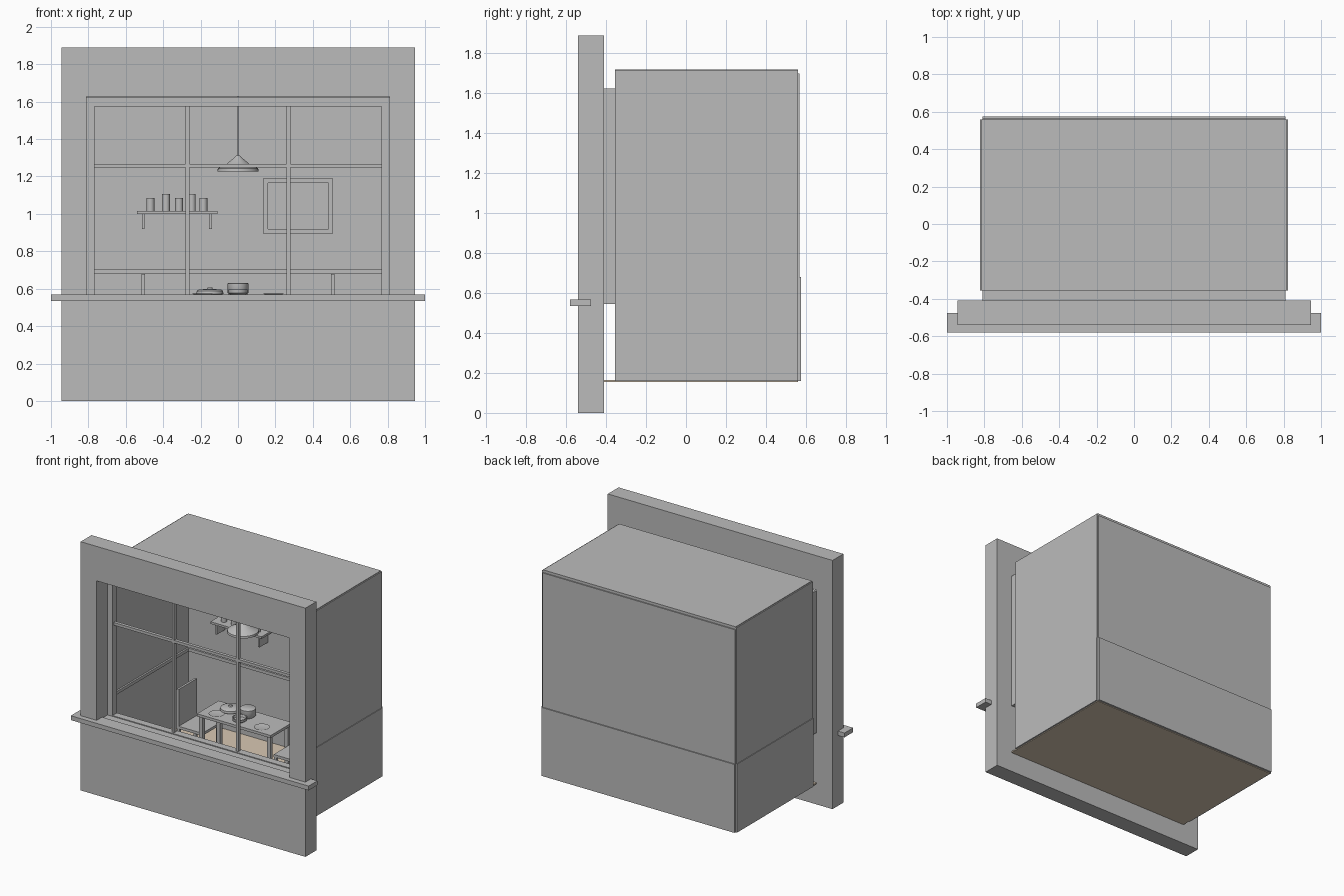
import bpy
import bmesh
from mathutils import Vector

if "Cube" in bpy.data.objects:
    bpy.data.objects.remove(bpy.data.objects["Cube"])


def make_material(name, rgb):
    mat = bpy.data.materials.new(name)
    mat.use_nodes = True
    mat.diffuse_color = (*rgb, 1)
    mat.node_tree.nodes["Principled BSDF"].inputs["Base Color"].default_value = (*rgb, 1)
    return mat


GREY = make_material("plain grey", (0.5, 0.5, 0.5))
BEIGE = make_material("floor beige", (0.69, 0.58, 0.45))


def finish(name, bm, mat):
    bmesh.ops.recalc_face_normals(bm, faces=bm.faces)
    mesh = bpy.data.meshes.new(name)
    bm.to_mesh(mesh)
    bm.free()
    mesh.materials.append(mat)
    obj = bpy.data.objects.new(name, mesh)
    bpy.context.collection.objects.link(obj)
    return obj


def boxes(name, parts, mat=GREY):
    """One object from boxes, each given as x, y and z ranges."""
    bm = bmesh.new()
    for ranges in parts:
        verts = bmesh.ops.create_cube(bm, size=1)["verts"]
        for v in verts:
            v.co = Vector([lo + (c + 0.5) * (hi - lo) for c, (lo, hi) in zip(v.co, ranges)])
    return finish(name, bm, mat)


def lathe(name, profile, place, steps=32):
    """Spin a radius/height profile around a vertical axis."""
    bm = bmesh.new()
    verts = [bm.verts.new((r, 0, z)) for r, z in profile]
    edges = [bm.edges.new(pair) for pair in zip(verts, verts[1:])]
    bmesh.ops.spin(bm, geom=verts + edges, axis=(0, 0, 1), cent=(0, 0, 0),
                   angle=6.283185, steps=steps, use_duplicate=False)
    bmesh.ops.remove_doubles(bm, verts=bm.verts, dist=0.0002)
    obj = finish(name, bm, GREY)
    obj.location = place
    bpy.ops.object.select_all(action="DESELECT")
    obj.select_set(True)
    bpy.context.view_layer.objects.active = obj
    bpy.ops.object.shade_smooth_by_angle(angle=0.7)
    return obj


def border(x, y, z, w):
    """Four boxes around a rectangle, w wide."""
    return [((x[0], x[0] + w), y, z), ((x[1] - w, x[1]), y, z),
            ((x[0] + w, x[1] - w), y, (z[0], z[0] + w)),
            ((x[0] + w, x[1] - w), y, (z[1] - w, z[1]))]


# Front wall with its opening, built as one solid ring
bm = bmesh.new()
rings = []
for y in (-0.54, -0.41):
    for x, low, high in ((0.945, 0, 1.89), (0.81, 0.56, 1.628)):
        rings.append([bm.verts.new(p) for p in
                      ((-x, y, low), (x, y, low), (x, y, high), (-x, y, high))])
for a, b in ((0, 1), (2, 3), (0, 2), (1, 3)):
    for i in range(4):
        j = (i + 1) % 4
        bm.faces.new((rings[a][i], rings[a][j], rings[b][j], rings[b][i]))
finish("front_wall", bm, GREY)
boxes("window_sill", [((-1, 1), (-0.58, -0.475), (0.535, 0.568))])

# Window frame and glazing bars
FRAME_Y, BAR_Y = (-0.41, -0.355), (-0.395, -0.37)
boxes("window_frame", [
    *[(sorted((s * 0.768, s * 0.81)), FRAME_Y, (0.545, 1.625)) for s in (-1, 1)],
    ((-0.768, 0.768), FRAME_Y, (1.575, 1.625)),
    ((-0.768, 0.768), FRAME_Y, (0.545, 0.566))])
boxes("glazing_bars", [
    *[((s * 0.27 - 0.01, s * 0.27 + 0.01), BAR_Y, (0.56, 1.58)) for s in (-1, 1)],
    ((-0.77, 0.77), BAR_Y, (1.247, 1.268))])

# Room shell: the lower walls are slightly thicker on the outside
boxes("floor", [((-0.81, 0.81), (-0.41, 0.56), (0.155, 0.165))], BEIGE)
boxes("ceiling", [((-0.81, 0.81), (-0.355, 0.56), (1.70, 1.72))])
boxes("back_wall", [((-0.81, 0.81), (0.56, 0.568), (0.68, 1.70)),
                    ((-0.81, 0.81), (0.56, 0.576), (0.16, 0.68))])
for side, s in (("left", 1), ("right", -1)):
    boxes(side + "_wall", [
        (sorted((s * 0.81, s * 0.818)), (-0.355, 0.56), (0.68, 1.715)),
        (sorted((s * 0.81, s * 0.823)), (-0.355, 0.56), (0.16, 0.68))])
boxes("chair_rail", [
    ((-0.81, 0.81), (0.545, 0.56), (0.682, 0.706)),
    ((-0.81, -0.797), (-0.355, 0.545), (0.682, 0.706)),
    ((0.797, 0.81), (-0.355, 0.545), (0.682, 0.706))])

# Picture and shelf on the back wall
boxes("picture_frame", border((0.135, 0.508), (0.54, 0.56), (0.895, 1.19), 0.025))
boxes("picture_panel", [((0.16, 0.483), (0.55, 0.56), (0.92, 1.165))])
boxes("shelf", [((-0.54, -0.11), (0.44, 0.56), (1.0, 1.016))])
boxes("shelf_brackets", [((x - 0.007, x + 0.007), (0.46, 0.56), (0.92, 1.0))
                         for x in (-0.507, -0.147)])
for i, x in enumerate((-0.468, -0.385, -0.315, -0.247, -0.185)):
    h = 0.09 if i % 2 else 0.07
    lathe("shelf_jar", [(0, 0), (0.021, 0), (0.021, h), (0, h)], (x, 0.5, 1.016), 20)

# Table and two facing chairs
TX, TY0, TY1 = 0.31, -0.05, 0.21
boxes("table_top", [((-TX, TX), (TY0, TY1), (0.545, 0.565))])
boxes("table_legs", [((x - 0.014, x + 0.014), (y - 0.014, y + 0.014), (0.165, 0.545))
                     for x in (-0.285, 0.285) for y in (TY0 + 0.025, TY1 - 0.025)])
for side, s in (("left", 1), ("right", -1)):
    boxes(side + "_chair", [
        (sorted((s * 0.3, s * 0.515)), (0, 0.22), (0.38, 0.40)),
        (sorted((s * 0.498, s * 0.515)), (0, 0.22), (0.40, 0.68)),
        *[((s * x - 0.01, s * x + 0.01), (y - 0.01, y + 0.01), (0.165, 0.38))
          for x in (0.312, 0.503) for y in (0.012, 0.208)]])

# Dishes on the table
for x in (-0.19, 0.19):
    lathe("plate", [(0, 0), (0.035, 0), (0.055, 0.009), (0.035, 0.005), (0, 0.005)],
          (x, 0.015, 0.565))
lathe("covered_pan", [(0, 0), (0.06, 0), (0.072, 0.008), (0.07, 0.024), (0.06, 0.03),
                      (0.015, 0.034), (0.012, 0.042), (0, 0.042)], (-0.15, 0.125, 0.565))
lathe("pot", [(0, 0), (0.045, 0), (0.055, 0.012), (0.055, 0.062), (0.05, 0.066), (0, 0.066)],
      (0, 0.12, 0.565))
lathe("serving_bowl", [(0, 0), (0.035, 0), (0.05, 0.012), (0.052, 0.03), (0.045, 0.03),
                       (0.04, 0.014), (0, 0.01)], (0, 0.02, 0.565))

# Pendant lamp
lathe("lamp_shade", [(0.008, 0.085), (0.018, 0.075), (0.06, 0.04), (0.108, 0.015),
                     (0.11, 0.0), (0.09, 0.004), (0, 0.012)], (0, 0.06, 1.228))
lathe("lamp_cord", [(0.003, 0), (0.003, 0.39)], (0, 0.06, 1.31), 10)
